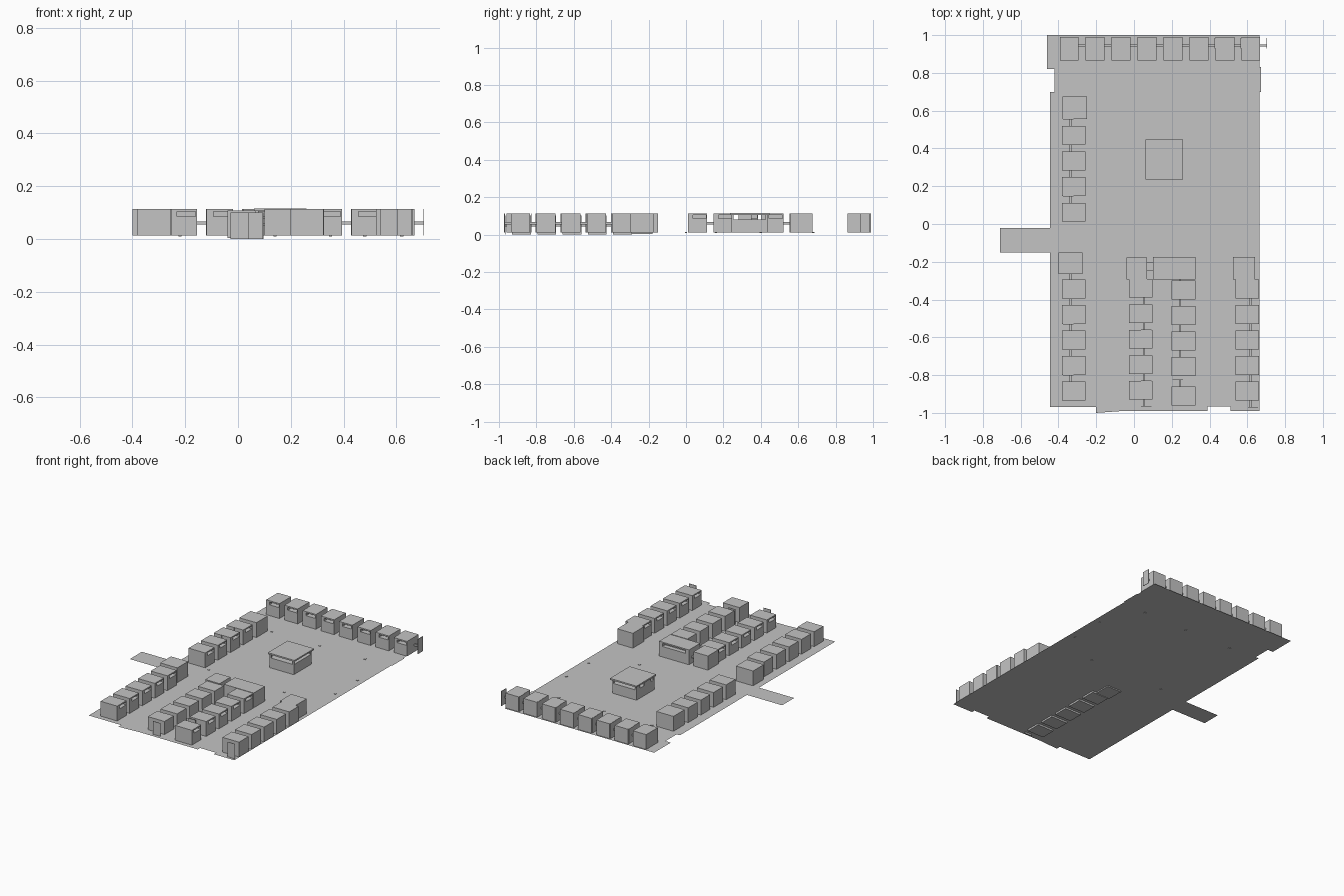
import bpy, bmesh
from math import radians
from mathutils import Matrix, Vector

cube = bpy.data.objects.get("Cube")
if cube:
    bpy.data.objects.remove(cube, do_unlink=True)

grey = bpy.data.materials.new("plain_grey")
grey.use_nodes = True
colour = (0.55, 0.55, 0.55, 1)
grey.diffuse_color = colour
grey.node_tree.nodes["Principled BSDF"].inputs["Base Color"].default_value = colour

GROUND = 0.012
TOP = 0.113


def add_object(name, mesh, loc=(0, 0, 0), turn=0):
    ob = bpy.data.objects.new(name, mesh)
    ob.location = loc
    ob.rotation_euler.z = radians(turn)
    bpy.context.scene.collection.objects.link(ob)
    return ob


def box_mesh(name, boxes):
    """Mesh of boxes, each given as low and high x, y and z."""
    bm = bmesh.new()
    for x0, x1, y0, y1, z0, z1 in boxes:
        size = Vector((x1 - x0, y1 - y0, z1 - z0))
        mid = Vector((x0 + x1, y0 + y1, z0 + z1)) / 2
        bmesh.ops.create_cube(bm, size=1, matrix=Matrix.Translation(mid) @ Matrix.Diagonal(size).to_4x4())
    mesh = bpy.data.meshes.new(name)
    bm.to_mesh(mesh)
    bm.free()
    mesh.materials.append(grey)
    return mesh


def add_boxes(name, *boxes):
    return add_object(name, box_mesh(name, boxes))


# Flat ground sheet with a stepped outline and an entrance path
outline = [(-0.46, 1), (-0.46, 0.82), (-0.42, 0.82), (-0.42, 0.7), (-0.445, 0.7),
           (-0.445, -0.02), (-0.71, -0.02), (-0.71, -0.15), (-0.445, -0.15),
           (-0.445, -0.97), (-0.2, -0.97), (-0.2, -1), (-0.06, -0.99), (0.39, -0.99),
           (0.39, -0.965), (0.51, -0.965), (0.51, -0.99), (0.665, -0.99),
           (0.665, 0.7), (0.672, 0.7), (0.672, 0.83), (0.665, 0.83), (0.665, 1)]
bm = bmesh.new()
bm.faces.new([bm.verts.new((x, y, GROUND)) for x, y in outline])
ground = bpy.data.meshes.new("ground")
bm.to_mesh(ground)
bm.free()
ground.materials.append(grey)
add_object("ground", ground)

# Stall: its front faces -y and has a slot below the roof
H = TOP - GROUND
stall = box_mesh("stall", [
    (-0.05, 0.05, -0.0625, 0.0625, 0, 0.073),
    (-0.05, 0.05, -0.0625, 0.0625, 0.092, H),
    (-0.05, -0.025, -0.0625, 0.0625, 0.073, 0.092),
    (0.045, 0.05, -0.0625, 0.0625, 0.073, 0.092),
    (-0.025, 0.045, -0.03, 0.0625, 0.073, 0.092)])

# Bar and upright panel at the end of each stall
link = box_mesh("link", [
    (0.05, 0.085, 0.012, 0.024, 0.043, 0.054),
    (0.084, 0.087, 0.003, 0.0575, 0, H)])


def stall_row(name, places, turn, base=GROUND):
    for i, (x, y) in enumerate(places):
        add_object(f"{name}_stall_{i + 1}", stall, (x, y, base), turn)
        add_object(f"{name}_link_{i + 1}", link, (x, y, base), turn)


stall_row("back", [(-0.343 + 0.1373 * i, 0.927) for i in range(8)], 0)
stall_row("side", [(-0.318, 0.47 - 0.136 * i) for i in range(4)], 90)
front_y = [-0.345 - 0.135 * i for i in range(5)]
stall_row("outer_right", [(-0.318, y) for y in front_y], 90)
stall_row("inner_right", [(0.035, y + 0.005) for y in front_y], -90, 0.0)
stall_row("inner_left", [(0.262, y - 0.005 - (0.02 if i == 4 else 0)) for i, y in enumerate(front_y)], 90)
stall_row("outer_left", [(0.6, y) for y in front_y], -90)

# Larger corner stalls at the ends of the rows
add_boxes("side_corner_stall", (-0.378, -0.25, 0.555, 0.675, GROUND, TOP))
add_boxes("outer_right_corner_stall", (-0.4, -0.272, -0.265, -0.15, GROUND, TOP))
add_boxes("inner_right_corner_stall", (-0.04, 0.068, -0.295, -0.178, 0.004, 0.108))
add_boxes("outer_left_corner_stall", (0.523, 0.64, -0.295, -0.175, GROUND, TOP))
add_boxes("corner_bridge", (0.068, 0.1, -0.25, -0.2, 0.05, 0.06))

# Wide corner stall with a long slot towards the back
add_boxes("wide_corner_stall",
          (0.1, 0.325, -0.295, -0.175, GROUND, 0.083),
          (0.1, 0.325, -0.295, -0.175, 0.104, TOP),
          (0.1, 0.325, -0.295, -0.205, 0.083, 0.104),
          (0.1, 0.125, -0.205, -0.175, 0.083, 0.104),
          (0.3, 0.325, -0.205, -0.175, 0.083, 0.104))

# Central kiosk: counter body, posts, closed right wall and flat roof
add_boxes("kiosk_body", (0.068, 0.25, 0.243, 0.435, GROUND, 0.08))
add_boxes("kiosk_roof", (0.06, 0.26, 0.235, 0.447, 0.105, 0.115))
add_boxes("kiosk_wall", (0.068, 0.078, 0.28, 0.35, 0.08, 0.105),
          (0.068, 0.078, 0.4, 0.435, 0.08, 0.105))
for i, x in enumerate((0.068, 0.24)):
    for j, y in enumerate((0.243, 0.425)):
        add_boxes(f"kiosk_post_{i}{j}", (x, x + 0.01, y, y + 0.01, 0.08, 0.105))

# Small caps set in the ground
cap = box_mesh("ground_cap", [(-0.006, 0.006, -0.006, 0.006, -0.003, 0.003)])
for x, y in [(-0.22, 0.68), (0.14, 0.68), (0.48, 0.68), (-0.22, 0), (0.35, 0), (0.62, 0.16), (0.62, 0.4)]:
    add_object("ground_cap", cap, (x, y, GROUND))
